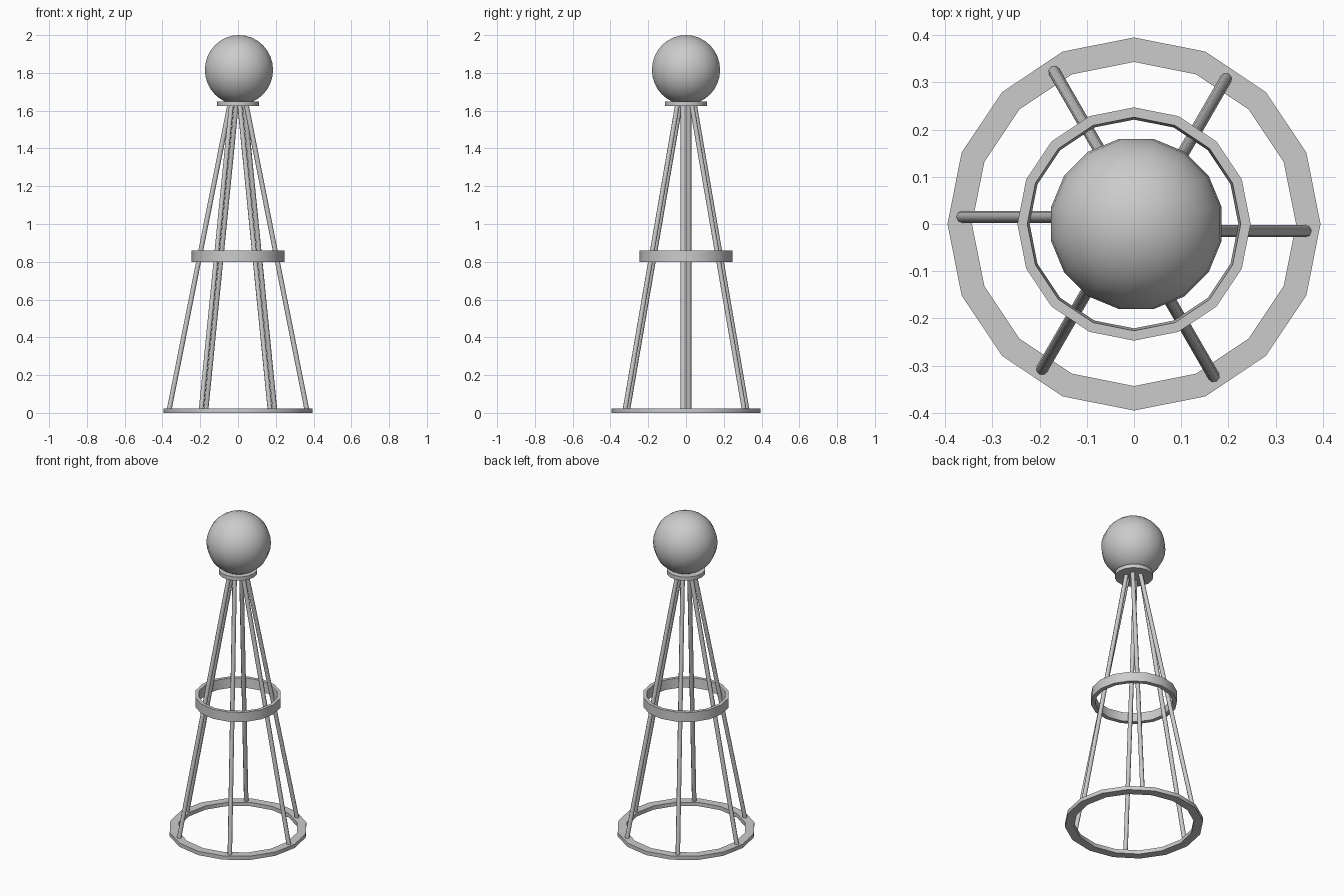
import bpy
import bmesh
import math
from mathutils import Vector

if "Cube" in bpy.data.objects:
    bpy.data.objects.remove(bpy.data.objects["Cube"])

SIDES = 16


def smooth(obj):
    bpy.ops.object.select_all(action='DESELECT')
    obj.select_set(True)
    bpy.context.view_layer.objects.active = obj
    bpy.ops.object.shade_smooth_by_angle(angle=math.radians(35))


def ring(name, profile):
    """Revolve a closed (radius, z) cross-section around z."""
    bm = bmesh.new()
    loops = []
    for i in range(SIDES):
        a = 2 * math.pi * i / SIDES
        loops.append([bm.verts.new((r * math.cos(a), r * math.sin(a), z)) for r, z in profile])
    n = len(profile)
    for i in range(SIDES):
        p, q = loops[i], loops[(i + 1) % SIDES]
        for j in range(n):
            k = (j + 1) % n
            bm.faces.new((p[j], q[j], q[k], p[k]))
    bmesh.ops.recalc_face_normals(bm, faces=bm.faces)
    mesh = bpy.data.meshes.new(name)
    bm.to_mesh(mesh)
    bm.free()
    obj = bpy.data.objects.new(name, mesh)
    bpy.context.collection.objects.link(obj)
    smooth(obj)


def rod(name, start, end, radius, sides):
    """Cylinder between two points."""
    start, end = Vector(start), Vector(end)
    axis = end - start
    bpy.ops.mesh.primitive_cylinder_add(
        vertices=sides, radius=radius, depth=axis.length,
        location=(start + end) / 2, rotation=axis.to_track_quat('Z', 'Y').to_euler())
    obj = bpy.context.object
    obj.name = name
    if sides < SIDES:
        bpy.ops.object.shade_smooth_by_angle(angle=math.radians(50))
    else:
        smooth(obj)


# Floor ring and the brace ring halfway up
ring("base_ring", [(0.395, 0), (0.395, 0.024), (0.343, 0.024), (0.343, 0)])
ring("middle_ring", [(0.247, 0.80), (0.247, 0.86), (0.226, 0.86), (0.221, 0.80)])

# Six leaning legs, each set slightly to one side of its radial line
for k in range(6):
    a = math.radians(60 * k)

    def turned(r, z):
        off = -0.015
        return (r * math.cos(a) - off * math.sin(a), r * math.sin(a) + off * math.cos(a), z)

    rod(f"leg_{k + 1}", turned(0.366, 0.008), turned(0.043, 1.635), 0.0128, 8)

# Collar under the ball
rod("collar", (0, 0, 1.624), (0, 0, 1.648), 0.11, SIDES)

# Ball on top, turned half a segment
bpy.ops.mesh.primitive_uv_sphere_add(
    segments=16, ring_count=16, radius=0.184, location=(0.005, 0, 1.816),
    rotation=(0, 0, math.radians(11.25)))
ball = bpy.context.object
ball.name = "ball"
smooth(ball)
